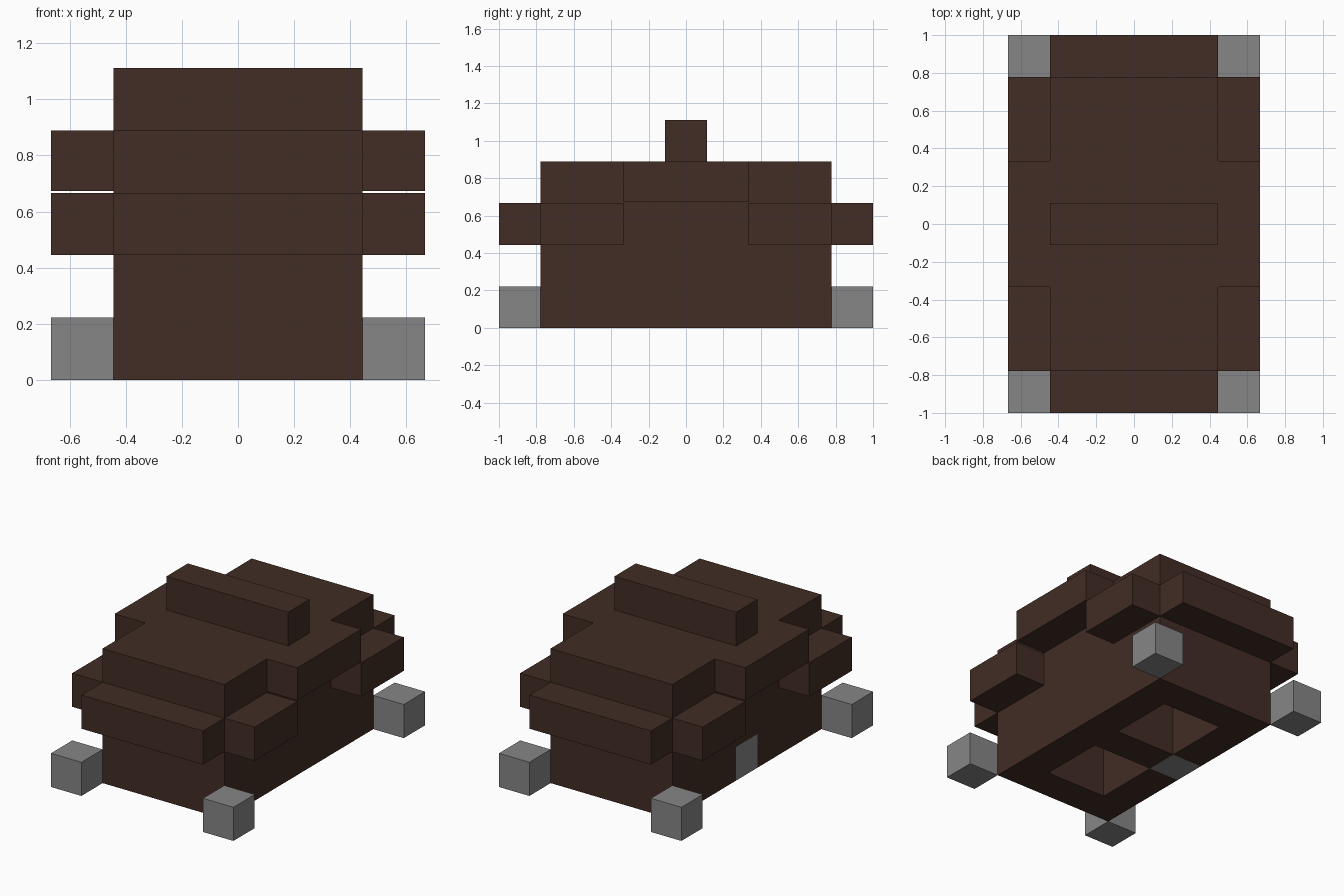
import bpy
import bmesh

default = bpy.data.objects.get("Cube")
if default:
    bpy.data.objects.remove(default, do_unlink=True)

U = 2 / 9  # one block of the model's grid


def make_material(name, colour):
    mat = bpy.data.materials.new(name)
    mat.use_nodes = True
    mat.diffuse_color = (*colour, 1)
    mat.node_tree.nodes["Principled BSDF"].inputs["Base Color"].default_value = (*colour, 1)
    return mat


brown = make_material("dark brown", (0.054, 0.026, 0.018))
grey = make_material("mid grey", (0.24, 0.24, 0.24))


def box(name, x, y, z, mat):
    """Box from (low, high) ranges given in blocks."""
    bm = bmesh.new()
    bmesh.ops.create_cube(bm, size=1)
    for v in bm.verts:
        for i, (low, high) in enumerate((x, y, z)):
            v.co[i] = U * (high if v.co[i] > 0 else low)
    mesh = bpy.data.meshes.new(name)
    bm.to_mesh(mesh)
    bm.free()
    mesh.materials.append(mat)
    obj = bpy.data.objects.new(name, mesh)
    bpy.context.collection.objects.link(obj)
    return obj


def span(sign, near, far):
    return tuple(sorted((sign * near, sign * far)))


def cut(target, name, x, y, z):
    cutter = box(name, x, y, z, brown)
    cutter.hide_render = True
    cutter.hide_set(True)
    cutter.display_type = "WIRE"
    mod = target.modifiers.new(name, "BOOLEAN")
    mod.operation = "DIFFERENCE"
    mod.solver = "EXACT"
    mod.object = cutter


# Main body with the ridge across its roof
body = box("body", (-2, 2), (-3.5, 3.5), (0, 4), brown)
box("roof_ridge", (-2, 2), (-0.5, 0.5), (4, 5), brown)

# Side block set flush into the right wall, and its socket
cut(body, "side_socket_cutter", (-2.5, -1), (-0.5, 0.5), (-0.5, 1))
box("side_block", (-2, -1), (-0.5, 0.5), (0, 1), grey)

for end, end_name in ((-1, "front"), (1, "back")):
    # Hollow in the underside and bumper plank
    cut(body, end_name + "_hollow_cutter", (-1, 1), span(end, 0.5, 2.5), (-1, 3))
    box(end_name + "_bumper", (-2, 2), span(end, 3.5, 4.5), (2, 3), brown)
    for side, side_name in ((-1, "right"), (1, "left")):
        # Fender and detached corner foot
        label = end_name + "_" + side_name
        box(label + "_fender", span(side, 2, 3), span(end, 1.5, 3.5), (2, 3), brown)
        box(label + "_foot", span(side, 2, 3), span(end, 3.5, 4.5), (0, 1), grey)

# Raised panels along the middle of both sides
for side, side_name in ((-1, "right"), (1, "left")):
    box(side_name + "_upper_panel", span(side, 2, 3), (-1.5, 1.5), (3.03, 4), brown)
